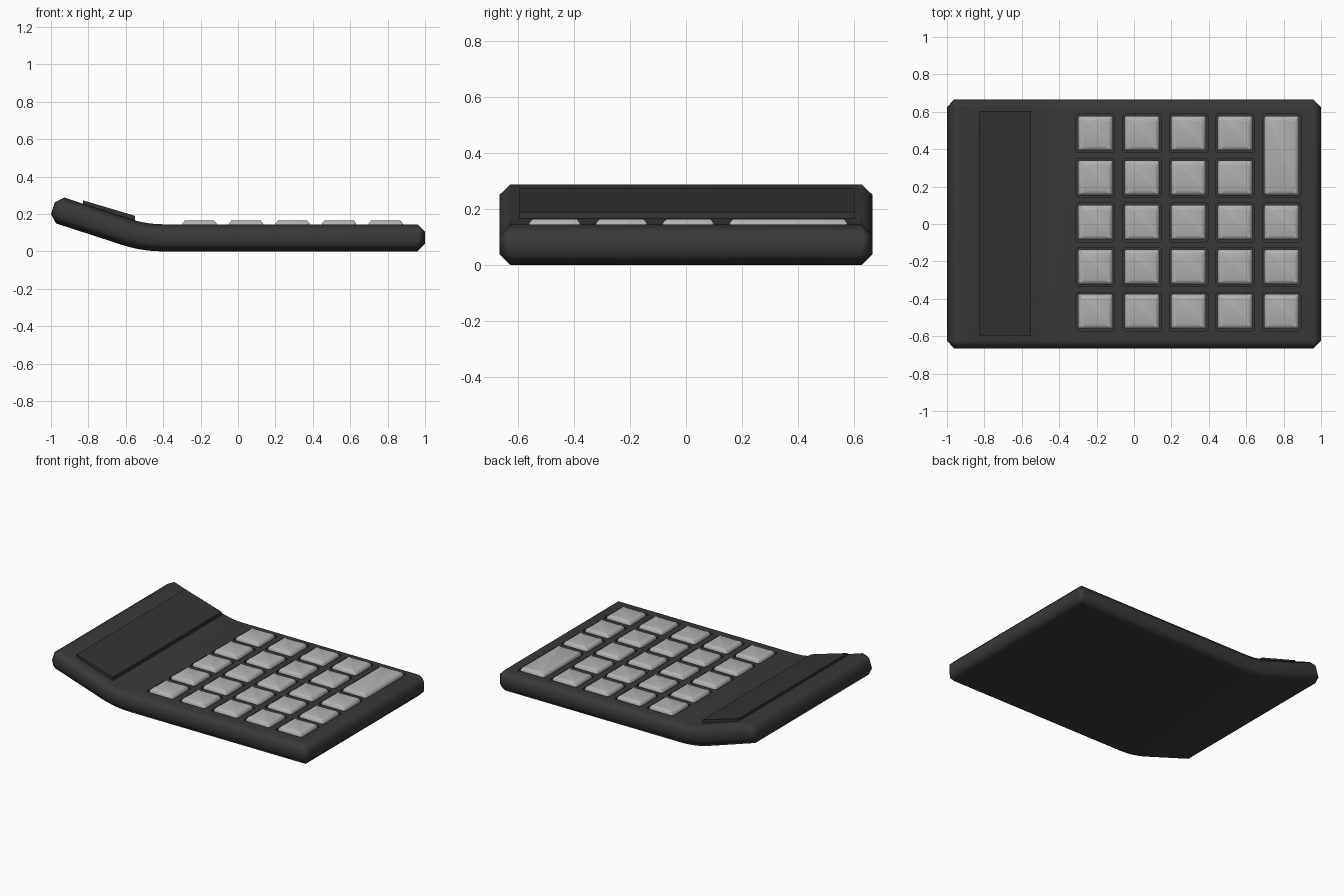
import bpy, bmesh, math
from mathutils import Matrix

if "Cube" in bpy.data.objects:
    bpy.data.objects.remove(bpy.data.objects["Cube"])

THICK, BEND_X, ARC, ANG = 0.145, -0.40, 0.20, math.radians(18)
COLS = [-0.206 + 0.2488 * i for i in range(5)]
ROWS = [0.484 - 0.238 * i for i in range(5)]


def material(name, c):
    m = bpy.data.materials.new(name)
    m.diffuse_color = (c, c, c, 1)
    m.use_nodes = True
    m.node_tree.nodes["Principled BSDF"].inputs["Base Color"].default_value = m.diffuse_color
    return m


dark, screen_mat, light = material("case_dark", 0.04), material("screen_dark", 0.033), material("key_grey", 0.45)


def finish(bm, name, mat=None):
    bmesh.ops.recalc_face_normals(bm, faces=bm.faces)
    me = bpy.data.meshes.new(name)
    bm.to_mesh(me)
    bm.free()
    ob = bpy.data.objects.new(name, me)
    bpy.context.collection.objects.link(ob)
    if mat:
        me.materials.append(mat)
    return ob


def smooth(ob, angle):
    bpy.ops.object.select_all(action='DESELECT')
    ob.select_set(True)
    bpy.context.view_layer.objects.active = ob
    bpy.ops.object.shade_smooth_by_angle(angle=math.radians(angle))


def box(bm, x0, x1, y0, y1, z0, z1):
    mat = Matrix.Translation(((x0 + x1) / 2, (y0 + y1) / 2, (z0 + z1) / 2)) @ \
        Matrix.Diagonal((x1 - x0, y1 - y0, z1 - z0, 1))
    return bmesh.ops.create_cube(bm, size=1, matrix=mat)['verts']


def upright(e):
    a, b = e.verts
    return abs(a.co.z - b.co.z) > 0.01


def bevel(bm, edges, width, seg):
    bmesh.ops.bevel(bm, geom=list(edges), offset=width, offset_type='OFFSET',
                    segments=seg, profile=0.5, affect='EDGES')


def bend(co):
    # Curl everything left of BEND_X upwards around the mid-thickness line
    d = BEND_X - co.x
    if d <= 0:
        return
    r, t = ARC / ANG, co.z - THICK / 2
    a = min(d / ARC, 1) * ANG
    rest = max(d - ARC, 0)
    co.x = BEND_X - r * math.sin(a) - rest * math.cos(a) + t * math.sin(a)
    co.z = THICK / 2 + r * (1 - math.cos(a)) + rest * math.sin(a) + t * math.cos(a)


# Case: chamfered slab with the left end bent up
bm = bmesh.new()
box(bm, -1.013, 1.0, -0.665, 0.665, 0, THICK)
bevel(bm, bm.edges, 0.04, 1)
for i in range(6):
    bmesh.ops.bisect_plane(bm, geom=bm.verts[:] + bm.edges[:] + bm.faces[:],
                           plane_co=(BEND_X - ARC * i / 5, 0, 0), plane_no=(1, 0, 0))
for v in bm.verts:
    bend(v.co)
case = finish(bm, "case", dark)

# Key layout: the upper right key spans two rows
layout = [(x, y, y) for i, x in enumerate(COLS) for j, y in enumerate(ROWS)
          if not (i == 4 and j < 2)]
layout.append((COLS[4], ROWS[1], ROWS[0]))

# Pockets cut into the case around each key
bm = bmesh.new()
for x, lo, hi in layout:
    box(bm, x - 0.103, x + 0.103, lo - 0.103, hi + 0.103, 0.10, 0.2)
bevel(bm, [e for e in bm.edges if upright(e)], 0.012, 2)
cutter = finish(bm, "pocket_cutter")
cutter.hide_render = True
mod = case.modifiers.new("pockets", 'BOOLEAN')
mod.operation, mod.solver, mod.object = 'DIFFERENCE', 'EXACT', cutter
bpy.context.view_layer.objects.active = case
bpy.ops.object.modifier_apply(modifier=mod.name)
bpy.data.objects.remove(cutter)
smooth(case, 50)
case.modifiers.new("weighted_normals", 'WEIGHTED_NORMAL').keep_sharp = True

# Keys with rounded tops
for n, (x, lo, hi) in enumerate(layout):
    bm = bmesh.new()
    box(bm, x - 0.093, x + 0.093, lo - 0.093, hi + 0.093, 0.095, 0.165)
    bevel(bm, [e for e in bm.edges if upright(e)], 0.01, 2)
    bevel(bm, [e for e in bm.edges if all(v.co.z > 0.16 for v in e.verts)], 0.026, 4)
    smooth(finish(bm, "large_key" if hi > lo else f"key_{n + 1}", light), 40)

# Screen panel: thin tilted slab standing slightly proud of the raised end
bm = bmesh.new()
box(bm, -0.83, -0.55, -0.595, 0.603, -0.06, 0)
for v in bm.verts:
    v.co.z += 0.19 + (-0.55 - v.co.x) * 0.298
smooth(finish(bm, "screen_panel", screen_mat), 30)
